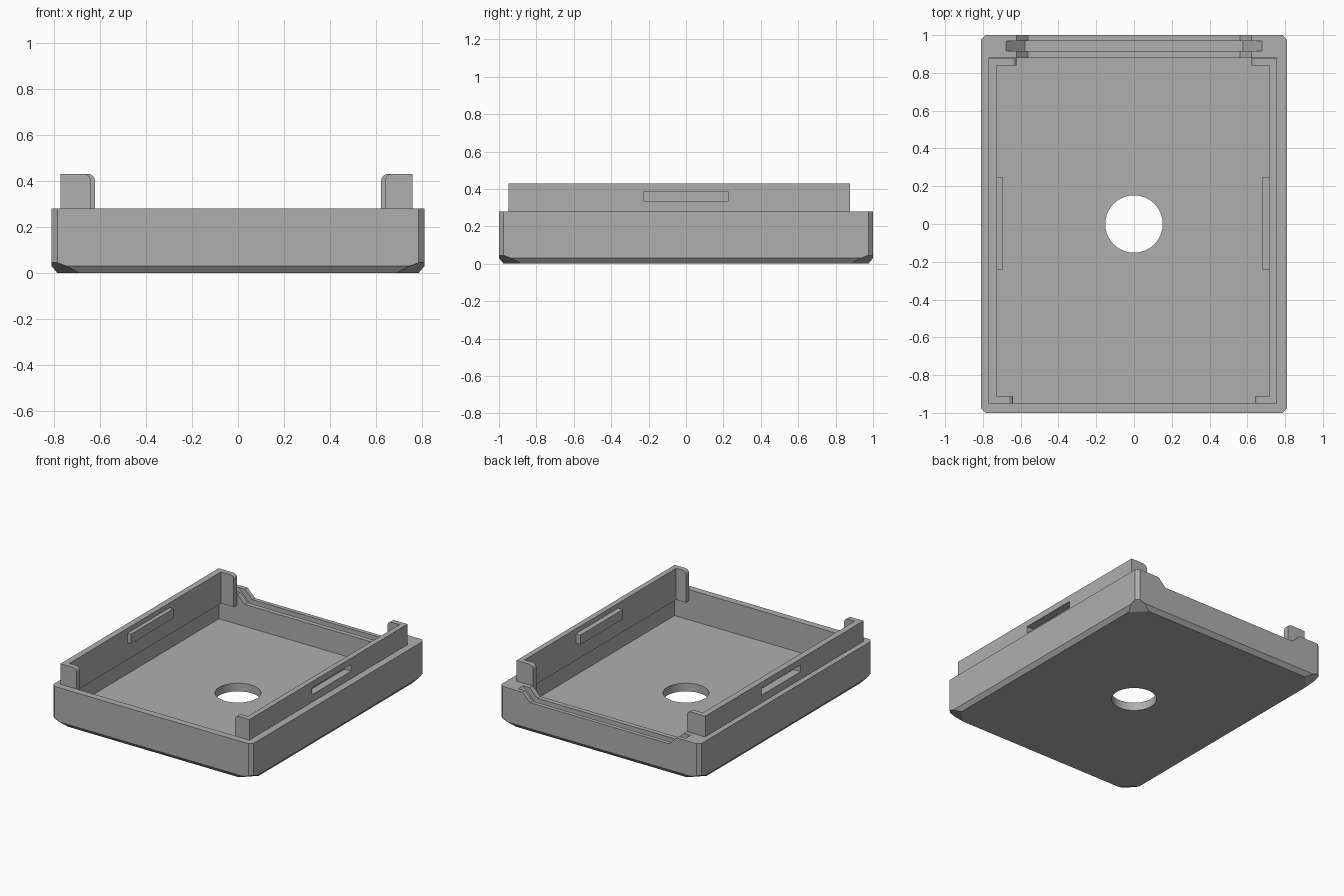
import bpy, bmesh, math
from mathutils import Vector

old = bpy.data.objects.get("Cube")
if old:
    bpy.data.objects.remove(old, do_unlink=True)

grey = bpy.data.materials.new("plain grey")
grey.use_nodes = True
colour = (0.43, 0.43, 0.43, 1)
grey.diffuse_color = colour
grey.node_tree.nodes["Principled BSDF"].inputs["Base Color"].default_value = colour

WX, WY, RIM = 0.81, 1.0, 0.28
FLOOR, FRONT, BACK = 0.06, -0.95, 0.88
LIP_LOW, LIP_TOP = 0.20, 0.43


def finish(name, bm):
    bmesh.ops.recalc_face_normals(bm, faces=bm.faces)
    mesh = bpy.data.meshes.new(name)
    bm.to_mesh(mesh)
    bm.free()
    mesh.materials.append(grey)
    ob = bpy.data.objects.new(name, mesh)
    bpy.context.collection.objects.link(ob)
    return ob


def box_mesh(lo, hi):
    bm = bmesh.new()
    bmesh.ops.create_cube(bm, size=1)
    for v in bm.verts:
        v.co = [lo[i] if v.co[i] < 0 else hi[i] for i in range(3)]
    return bm


def box(name, lo, hi):
    return finish(name, box_mesh(lo, hi))


def prism(name, profile, y0, y1):
    """Extrude an (x, z) outline along y."""
    bm = bmesh.new()
    face = bm.faces.new([bm.verts.new((x, y0, z)) for x, z in profile])
    ext = bmesh.ops.extrude_face_region(bm, geom=[face])["geom"]
    bmesh.ops.translate(bm, vec=(0, y1 - y0, 0),
                        verts=[g for g in ext if isinstance(g, bmesh.types.BMVert)])
    return finish(name, bm)


def cut(target, cutter):
    cutter.hide_render = True
    mod = target.modifiers.new("cut", "BOOLEAN")
    mod.operation, mod.solver, mod.object = "DIFFERENCE", "EXACT", cutter
    bpy.context.view_layer.objects.active = target
    bpy.ops.object.modifier_apply(modifier=mod.name)
    bpy.data.objects.remove(cutter, do_unlink=True)


def slice_off(bm, point, normal):
    geom = bm.verts[:] + bm.edges[:] + bm.faces[:]
    res = bmesh.ops.bisect_plane(bm, geom=geom, plane_co=point,
                                 plane_no=Vector(normal).normalized(), clear_outer=True)
    edges = [g for g in res["geom_cut"] if isinstance(g, bmesh.types.BMEdge)]
    bmesh.ops.holes_fill(bm, edges=edges)


# Tray block with chamfered bottom edges and corners
bm = box_mesh((-WX, -WY, 0), (WX, WY, RIM))
for s in (-1, 1):
    slice_off(bm, (s * WX, 0, 0.03), (s * 0.03, 0, -0.025))
    slice_off(bm, (0, s * WY, 0.03), (0, s * 0.03, -0.025))
for sx in (-1, 1):
    for sy in (-1, 1):
        corner = (sx * (WX - 0.025), sy * WY, 0.045)
        slice_off(bm, corner, (sx, sy, 0))
        slice_off(bm, corner, (sx, sy, -2.67))
tray = finish("tray", bm)

# Tray cavity and round floor hole
cut(tray, box("cavity_cutter", (-0.77, FRONT, FLOOR), (0.757, BACK, 0.6)))
bm = bmesh.new()
bmesh.ops.create_cone(bm, cap_ends=True, segments=64, radius1=0.152, radius2=0.152, depth=0.4)
cut(tray, finish("hole_cutter", bm))

# Lowered back wall with sloped ends, and the deeper groove along it
for half, depth, y0, y1 in ((0.622, 0.06, 0.8, 1.1), (0.677, 0.1, 0.915, 0.97)):
    outline = [(-half - 0.1, RIM + 0.1), (-half + depth, RIM - depth),
               (half - depth, RIM - depth), (half + 0.1, RIM + 0.1)]
    cut(tray, prism("notch_cutter", outline, y0, y1))

# Side lips with hollow latch ridges and returned ends
for side, s, outer, inner, ridge in (("right", -1, 0.77, 0.725, 0.695),
                                     ("left", 1, 0.757, 0.718, 0.68)):
    def span(a, b):
        return min(s * a, s * b), max(s * a, s * b)

    x0, x1 = span(inner, outer)
    lip = box(side + "_lip", (x0, FRONT, LIP_LOW), (x1, BACK - 0.003, LIP_TOP))
    x0, x1 = span(inner - 0.015, outer + 0.05)
    cut(lip, box("slot_cutter", (x0, -0.225, 0.335), (x1, 0.225, 0.385)))
    x0, x1 = span(ridge, inner)
    latch = box(side + "_latch_ridge", (x0, -0.243, 0.325), (x1, 0.248, 0.395))
    x0, x1 = span(inner - 0.015, outer + 0.05)
    cut(latch, box("slot_cutter", (x0, -0.225, 0.335), (x1, 0.225, 0.385)))

    # End returns with a rounded upper inner corner
    for end, tip, y0, y1 in (("front", 0.64, FRONT, FRONT + 0.038),
                             ("back", 0.622, BACK - 0.041, BACK - 0.003)):
        r = 0.03
        arc = [(tip + r - r * math.cos(a), LIP_TOP - r + r * math.sin(a))
               for a in (math.pi / 2 * i / 8 for i in range(9))]
        outline = [(inner, LIP_LOW), (tip, LIP_LOW)] + arc + [(inner, LIP_TOP)]
        prism(f"{side}_{end}_return", [(s * x, z) for x, z in outline], y0, y1)
